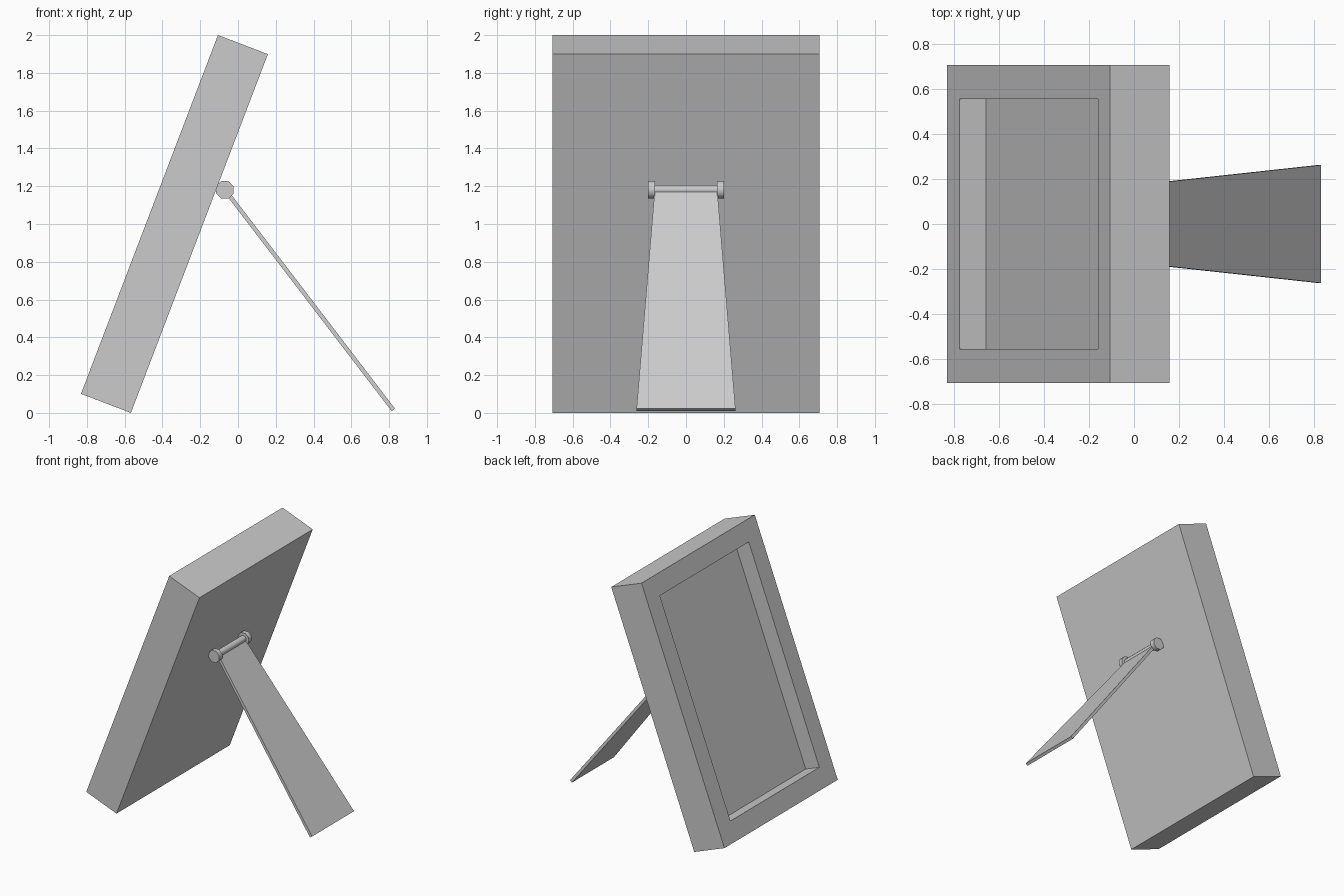
import bpy, bmesh, math
from mathutils import Matrix, Vector

cube = bpy.data.objects.get("Cube")
if cube:
    bpy.data.objects.remove(cube, do_unlink=True)

grey = bpy.data.materials.new("plain grey")
grey.use_nodes = True
colour = (0.6, 0.6, 0.6, 1)
grey.diffuse_color = colour
grey.node_tree.nodes["Principled BSDF"].inputs["Base Color"].default_value = colour


def finish(bm, name, matrix):
    bmesh.ops.recalc_face_normals(bm, faces=bm.faces)
    mesh = bpy.data.meshes.new(name)
    bm.to_mesh(mesh)
    bm.free()
    obj = bpy.data.objects.new(name, mesh)
    bpy.context.collection.objects.link(obj)
    mesh.materials.append(grey)
    obj.matrix_world = matrix


def box(size, centre):
    bm = bmesh.new()
    bmesh.ops.create_cube(bm, size=1)
    bmesh.ops.scale(bm, vec=size, verts=bm.verts)
    bmesh.ops.translate(bm, vec=centre, verts=bm.verts)
    bm.normal_update()
    return bm


def cylinder(name, radius, length, y):
    bm = bmesh.new()
    bmesh.ops.create_cone(bm, cap_ends=True, segments=8, radius1=radius,
                          radius2=radius, depth=length)
    # Round sides, flat ends
    for f in bm.faces:
        f.smooth = len(f.verts) == 4
    turn = Matrix.Rotation(math.pi / 2, 4, "X") @ Matrix.Rotation(math.pi / 8, 4, "Z")
    finish(bm, name, Matrix.Translation((hinge.x, y, hinge.z)) @ turn)


# Leaning picture frame: local origin at the lower back edge, picture faces -x
thick, width, height = 0.283, 1.414, 2.033
border, depth = 0.152, 0.128
bm = box((thick, width, height), (-thick / 2, 0, height / 2))
front = min(bm.faces, key=lambda f: f.calc_center_median().x)
bmesh.ops.inset_region(bm, faces=[front], thickness=border, use_even_offset=True)
# Sink the picture straight back behind the border
panel = bmesh.ops.extrude_discrete_faces(bm, faces=[front])["faces"][0]
bmesh.ops.translate(bm, vec=(depth, 0, 0), verts=panel.verts)
lean = Matrix.Rotation(math.radians(20.9), 4, "Y")
finish(bm, "picture_frame", Matrix.Translation((-0.567, 0, 0)) @ lean)

# Hinge pin with a wider cap at each end
hinge = Vector((-0.069, 0, 1.181))
cylinder("hinge_pin", 0.027, 0.34, 0)
for side, name in ((1, "left_hinge_cap"), (-1, "right_hinge_cap")):
    cylinder(name, 0.05, 0.038, side * 0.183)

# Support leg: thin board that widens towards the floor
foot = Vector((0.822, 0, 0.016))
span = foot - hinge
bm = box((0.022, 0.33, span.length), (0, 0, -span.length / 2))
for v in bm.verts:
    if v.co.z < -span.length / 2:
        v.co.y *= 0.262 / 0.165
swing = math.atan2(-span.x, -span.z)
finish(bm, "support_leg", Matrix.Translation(hinge) @ Matrix.Rotation(swing, 4, "Y"))
